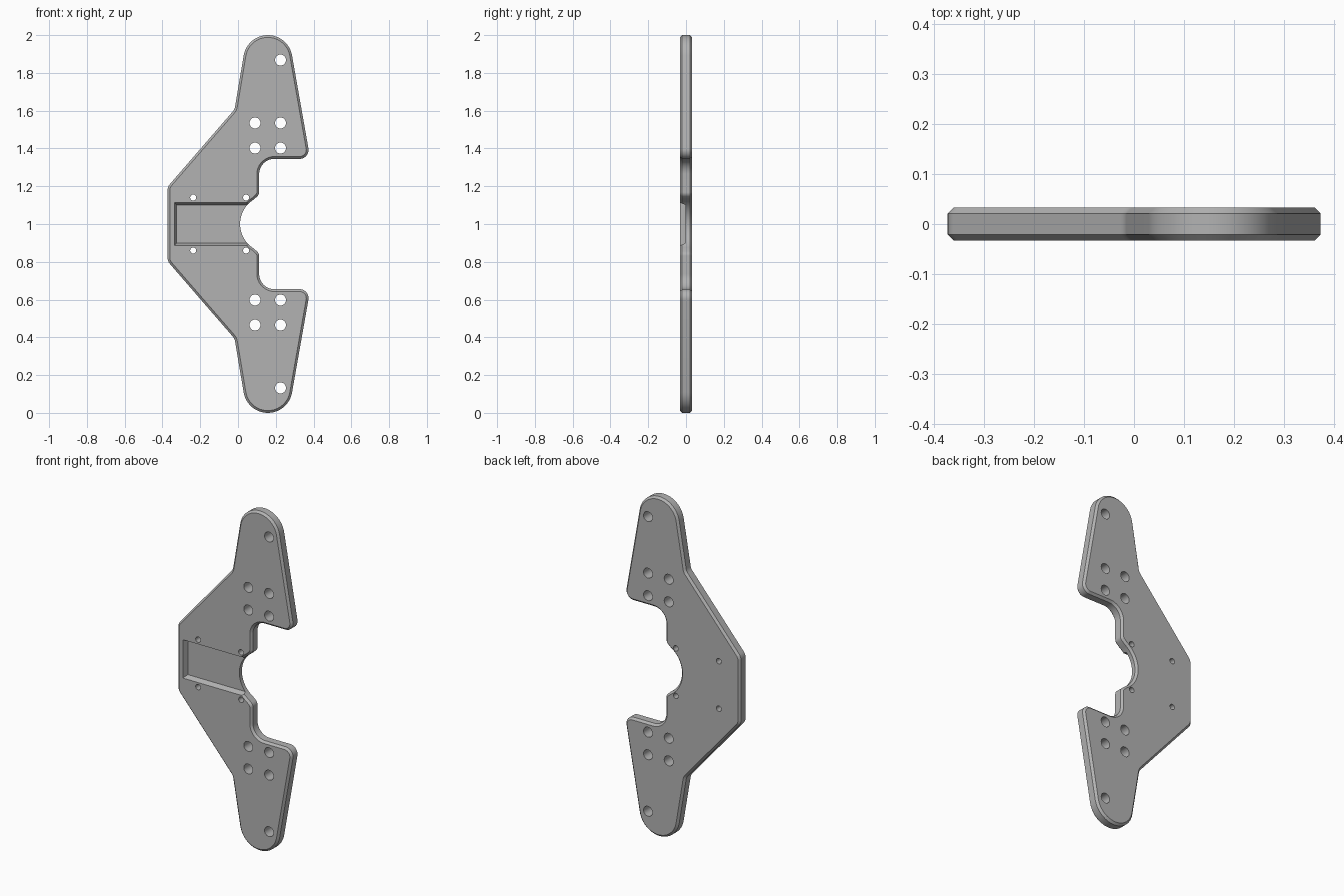
import bpy, bmesh, math
from mathutils import Vector

if "Cube" in bpy.data.objects:
    bpy.data.objects.remove(bpy.data.objects["Cube"])

HALF = 0.033      # half the plate thickness
CHAMFER = 0.012
MID = 1.0         # height of the mirror line

grey = bpy.data.materials.new("plain_grey")
grey.use_nodes = True
colour = (0.45, 0.45, 0.45, 1)
grey.diffuse_color = colour
grey.node_tree.nodes["Principled BSDF"].inputs["Base Color"].default_value = colour


def arc(cx, cz, r, start, end, steps):
    angles = [math.radians(start + (end - start) * i / steps) for i in range(steps + 1)]
    return [Vector((cx + r * math.cos(a), cz + r * math.sin(a))) for a in angles]


def fillet(before, corner, after, r, steps=8):
    """Round one corner of an outline with a tangent arc."""
    c = Vector(corner)
    u, v = (Vector(before) - c).normalized(), (Vector(after) - c).normalized()
    half = u.angle(v) / 2
    centre = c + (u + v).normalized() * r / math.sin(half)
    a, b = c + u * r / math.tan(half) - centre, c + v * r / math.tan(half) - centre
    return [centre + a.lerp(b, i / steps).normalized() * r for i in range(steps + 1)]


def make_object(name, bm):
    bmesh.ops.recalc_face_normals(bm, faces=bm.faces)
    mesh = bpy.data.meshes.new(name)
    bm.to_mesh(mesh)
    bm.free()
    obj = bpy.data.objects.new(name, mesh)
    bpy.context.collection.objects.link(obj)
    mesh.materials.append(grey)
    return obj


def loft(name, rings):
    """Solid through matching rings of (x, z) points, each at its own y."""
    bm = bmesh.new()
    loops = [[bm.verts.new((p[0], y, p[1])) for p in pts] for y, pts in rings]
    bm.faces.new(loops[0])
    bm.faces.new(loops[-1])
    for a, b in zip(loops, loops[1:]):
        for i in range(len(a)):
            j = (i + 1) % len(a)
            bm.faces.new((a[i], a[j], b[j], b[i]))
    return make_object(name, bm)


def inset(points, d):
    """Move a clockwise outline inwards by d, mitring the corners."""
    moved = []
    for i, p in enumerate(points):
        e = (p - points[i - 1]).normalized()
        f = (points[(i + 1) % len(points)] - p).normalized()
        n, m = Vector((e.y, -e.x)), Vector((f.y, -f.x))
        moved.append(p + (n + m) * d / (1 + n.dot(m)))
    return moved


# Upper half of the outline, from the left edge over the tip to the central notch
tip = arc(0.158, 1.87, 0.13, 170, 10, 24)
slope = math.tan(math.radians(10))
side, waist = (-0.373, 1.197), (-0.018, 1.607)
heel = (tip[-1].x + (tip[-1].y - 1.345) * slope, 1.345)
inner, lip = (0.112, 1.345), (0.112, 1.155)
notch = arc(0.163, MID, 0.152, 122, 180, 16)
upper = fillet((-0.373, MID), side, waist, 0.05)
upper += fillet(side, waist, tip[0], 0.05)
upper += tip
upper += fillet(tip[-1], heel, inner, 0.047)
upper += fillet(heel, inner, lip, 0.08)
upper += fillet(inner, lip, notch[0], 0.03)
upper += notch
lower = [Vector((p.x, 2 * MID - p.y)) for p in reversed(upper[:-1])]
outline = upper + lower
rim = inset(outline, CHAMFER)

# Plate with a chamfer along both rims
plate = loft("mounting_plate", [(-HALF, rim), (CHAMFER - HALF, outline),
                                (HALF - CHAMFER, outline), (HALF, rim)])


# Pocket on the front, open at the notch, with sloping walls
def pocket_ring(d):
    x, z = -0.337 + d, 0.113 - d
    return [(x, MID - z), (0.3, MID - z), (0.3, MID + z), (x, MID + z)]


cutters = [loft("pocket_cutter", [(-0.045, pocket_ring(-0.0048)),
                                  (-0.003, pocket_ring(0.012))])]

# Bolt holes, mirrored about the middle
bolts = [(x, z, 0.029) for x in (0.09, 0.225) for z in (1.402, 1.535)]
bolts += [(0.225, 1.868, 0.029), (-0.237, 1.14, 0.016), (0.043, 1.14, 0.016)]
for x, z, r in bolts:
    for height in (z, 2 * MID - z):
        ring = arc(x, height, r, 0, 360, 32)[:-1]
        cutters.append(loft("hole_cutter", [(-0.1, ring), (0.1, ring)]))

for cutter in cutters:
    cutter.hide_render = True
    cut = plate.modifiers.new("cut", "BOOLEAN")
    cut.object = cutter
    cut.operation = "DIFFERENCE"
    cut.solver = "EXACT"

# Bake the cuts, then drop the cutters
bpy.context.view_layer.update()
graph = bpy.context.evaluated_depsgraph_get()
baked = bpy.data.meshes.new_from_object(plate.evaluated_get(graph))
plate.modifiers.clear()
plate.data = baked
for cutter in cutters:
    bpy.data.objects.remove(cutter)

bpy.ops.object.select_all(action="DESELECT")
plate.select_set(True)
bpy.context.view_layer.objects.active = plate
bpy.ops.object.shade_smooth_by_angle(angle=math.radians(30))
